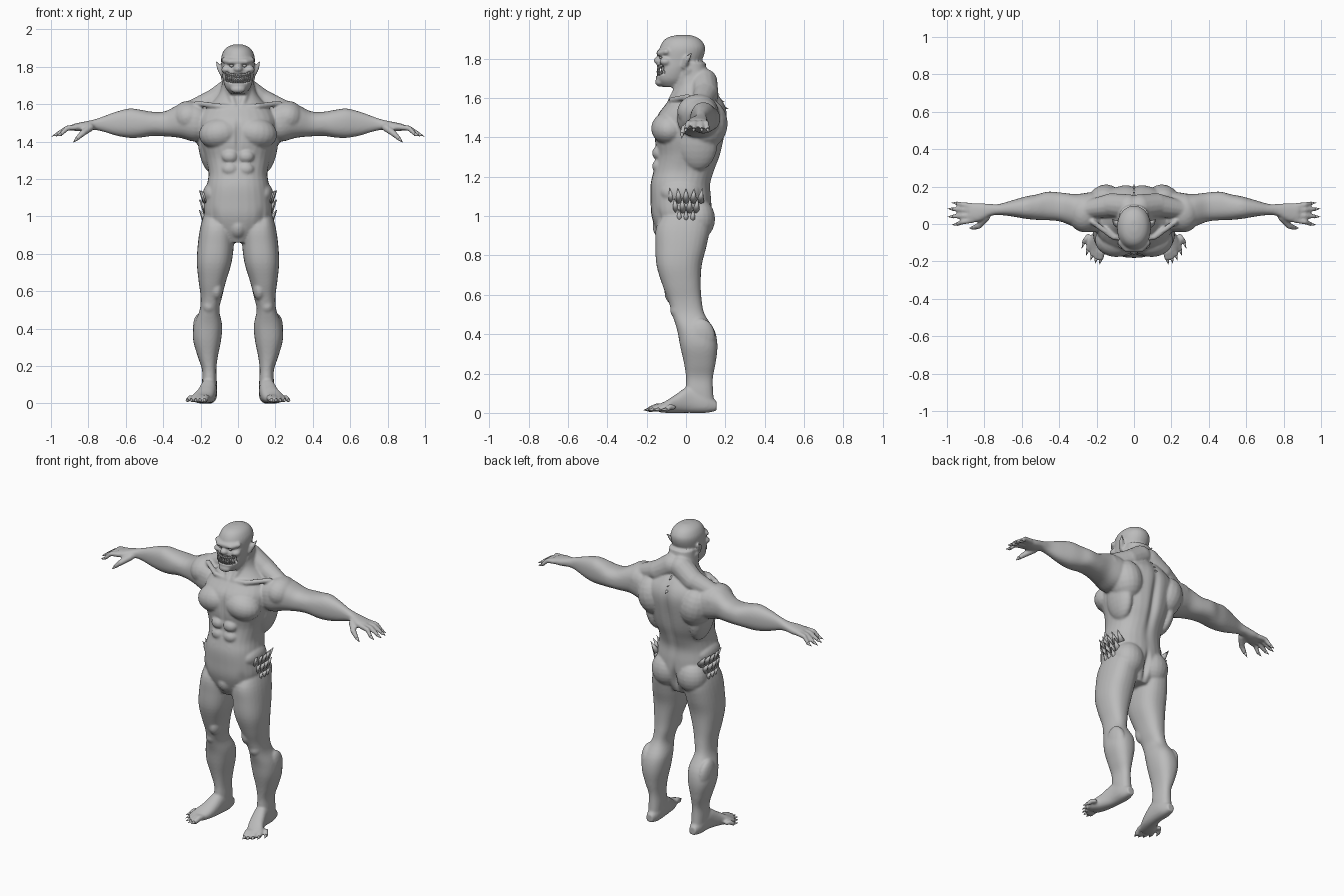
import bpy
import bmesh
import math
from mathutils import Matrix, Vector

cube = bpy.data.objects.get("Cube")
if cube:
    bpy.data.objects.remove(cube, do_unlink=True)

skin = bpy.data.materials.new("grey_skin")
skin.use_nodes = True
GREY = (0.5, 0.5, 0.5, 1)
skin.diffuse_color = GREY
skin.node_tree.nodes["Principled BSDF"].inputs["Base Color"].default_value = GREY


def loft(bm, axis, rows, sides=28, steps=4, power=0.85):
    """Skin rounded rings; a row is (position, a_min, a_max, b_min, b_max)."""
    rows = [Vector(row) for row in rows]
    rows = [rows[0]] + rows + [rows[-1]]
    smooth_rows = []
    for p, q, r, s in zip(rows, rows[1:], rows[2:], rows[3:]):
        for k in range(steps):
            t = k / steps
            smooth_rows.append(q + ((r - p) * t + (p * 2 - q * 5 + r * 4 - s) * t * t
                                    + (q * 3 - p - r * 3 + s) * t ** 3) / 2)
    smooth_rows.append(rows[-1])
    rings = []
    for pos, a_min, a_max, b_min, b_max in smooth_rows:
        ring = []
        for k in range(sides):
            angle = math.tau * k / sides
            c, s = math.cos(angle), math.sin(angle)
            c = math.copysign(abs(c) ** power, c)
            s = math.copysign(abs(s) ** power, s)
            co = [(a_min + a_max + (a_max - a_min) * c) / 2,
                  (b_min + b_max + (b_max - b_min) * s) / 2]
            co.insert(axis, pos)
            ring.append(bm.verts.new(co))
        rings.append(ring)
    for low, high in zip(rings, rings[1:]):
        for k in range(sides):
            j = (k + 1) % sides
            bm.faces.new((low[k], low[j], high[j], high[k]))
    bm.faces.new(rings[0])
    bm.faces.new(rings[-1])


def blob(bm, centre, size, tilt=0):
    matrix = (Matrix.Translation(centre) @ Matrix.Rotation(tilt, 4, 'Y')
              @ Matrix.Diagonal((*size, 1)))
    bmesh.ops.create_uvsphere(bm, u_segments=20, v_segments=12, radius=1, matrix=matrix)


def cone(bm, start, end, r1, r2=0, sides=10):
    start, end = Vector(start), Vector(end)
    way = end - start
    matrix = (Matrix.Translation((start + end) / 2)
              @ way.to_track_quat('Z', 'Y').to_matrix().to_4x4())
    bmesh.ops.create_cone(bm, cap_ends=True, segments=sides, radius1=r1, radius2=r2,
                          depth=way.length, matrix=matrix)


def limb(bm, points, radii):
    for a, b, r1, r2 in zip(points, points[1:], radii, radii[1:]):
        cone(bm, a, b, r1, r2, 14)
    for point, r in zip(points, radii):
        blob(bm, point, (r, r, r))


def finish(bm, name):
    """Mirror the geometry across x and make a smooth object."""
    copy = bmesh.ops.duplicate(bm, geom=bm.verts[:] + bm.edges[:] + bm.faces[:])
    for item in copy["geom"]:
        if isinstance(item, bmesh.types.BMVert):
            item.co.x *= -1
    bmesh.ops.recalc_face_normals(bm, faces=bm.faces[:])
    mesh = bpy.data.meshes.new(name)
    bm.to_mesh(mesh)
    bm.free()
    mesh.materials.append(skin)
    for face in mesh.polygons:
        face.use_smooth = True
    obj = bpy.data.objects.new(name, mesh)
    bpy.context.collection.objects.link(obj)
    return obj


body, claws = bmesh.new(), bmesh.new()

# Trunk and neck: height, half width, front, back
trunk = [(.86, .08, -.12, .08), (.92, .14, -.15, .11), (1, .18, -.175, .13),
         (1.08, .18, -.18, .13), (1.16, .168, -.18, .125), (1.23, .158, -.165, .145),
         (1.31, .175, -.15, .175), (1.4, .2, -.16, .195), (1.5, .21, -.15, .21),
         (1.56, .19, -.11, .2), (1.61, .14, -.07, .17), (1.66, .1, -.05, .13),
         (1.72, .085, -.05, .11), (1.78, .08, -.05, .1)]
loft(body, 2, [(z, -w, w, f, b) for z, w, f, b in trunk])

# Head
head = [(1.655, .04, -.12, -.02), (1.69, .068, -.15, .01), (1.74, .082, -.15, .04),
        (1.79, .087, -.142, .08), (1.85, .09, -.135, .098), (1.89, .074, -.115, .08),
        (1.91, .05, -.085, .05), (1.92, .02, -.04, .02)]
loft(body, 2, [(z, -w, w, f, b) for z, w, f, b in head], power=0.95)
limb(body, [(0, -.135, 1.828), (.04, -.132, 1.826), (.075, -.1, 1.835)], [.016, .018, .015])
blob(body, (0, -.146, 1.79), (.024, .018, .018))
blob(body, (.06, -.105, 1.785), (.03, .03, .022))
blob(body, (0, -.135, 1.68), (.04, .022, .022))
limb(body, [(.084, -.01, 1.76), (.1, .005, 1.795), (.117, .03, 1.83)], [.014, .015, .004])

# Trunk muscles
for centre, size, tilt in [
        ((.095, -.085, 1.445), (.115, .092, .085), .15),    # chest
        ((.15, .1, 1.47), (.1, .112, .13), .2),             # shoulder blade
        ((.16, .06, 1.37), (.052, .1, .14), .15),           # flank
        ((.265, .06, 1.53), (.09, .105, .088), .3),         # shoulder
        ((.09, .06, .985), (.095, .088, .105), 0),          # buttock
        ((.14, -.03, 1.12), (.048, .1, .06), 0),            # hip muscle
        ((0, -.1, .945), (.055, .07, .07), 0),              # groin
        ((.155, -.045, .52), (.036, .035, .04), 0),         # kneecap
        ((.115, -.06, .61), (.035, .05, .06), 0),           # inner thigh
        ((.2, .075, .38), (.04, .075, .1), .1)]:            # calf
    blob(body, centre, size, tilt)
for row in range(3):
    blob(body, (.042, -.138, 1.32 - row * .068), (.045, .034, .036))
limb(body, [(.03, .09, 1.68), (.12, .1, 1.62), (.24, .08, 1.575)], [.07, .065, .05])
limb(body, [(.015, -.08, 1.58), (.11, -.07, 1.59), (.22, .01, 1.605)], [.015, .015, .015])
limb(body, [(.07, .01, 1.74), (.02, -.075, 1.59)], [.022, .016])

# Leg
loft(body, 2, [
    (1.05, .04, .17, -.1, .09), (.95, .02, .2, -.15, .12), (.85, .022, .215, -.155, .105),
    (.75, .035, .22, -.15, .08), (.65, .065, .21, -.12, .075), (.57, .085, .2, -.09, .08),
    (.5, .1, .205, -.07, .095), (.42, .085, .235, -.045, .145), (.34, .09, .24, -.03, .16),
    (.25, .108, .215, -.01, .15), (.18, .116, .192, 0, .137), (.11, .113, .192, 0, .138),
    (.03, .115, .19, .02, .145)])

# Foot with toes
loft(body, 1, [
    (.155, .13, .175, .01, .06), (.1, .113, .192, 0, .1), (.02, .113, .198, 0, .135),
    (-.05, .122, .22, 0, .095), (-.1, .138, .245, 0, .062), (-.14, .16, .235, .004, .044)])
for k in range(5):
    t = k / 4
    base = Vector((.165 + .08 * t, -.115 + .05 * t, .028))
    tip = Vector((.178 + .09 * t, -.182 + .085 * t * t, .018))
    r = .018 - .004 * t
    limb(body, [base, (base + tip) / 2 + Vector((0, 0, .008)), tip], [r, r, r * .9])
    cone(claws, tip, tip + Vector((.006 + .006 * t, -.036, -.004)), r * .75)

# Arm and palm
loft(body, 0, [
    (.15, -.03, .17, 1.42, 1.57), (.23, -.045, .17, 1.4, 1.61), (.31, -.02, .16, 1.42, 1.6),
    (.39, .012, .168, 1.428, 1.562), (.46, .02, .173, 1.43, 1.56),
    (.52, .022, .158, 1.422, 1.57), (.58, .028, .147, 1.42, 1.577),
    (.65, .04, .127, 1.432, 1.56), (.72, .048, .107, 1.453, 1.535),
    (.77, .042, .107, 1.462, 1.518), (.83, .012, .112, 1.455, 1.505),
    (.88, .012, .108, 1.458, 1.495)])

# Fingers and thumb
for y0, y1, reach in [(.096, .11, .945), (.072, .08, .967), (.046, .04, .967), (.022, 0, .945)]:
    tip = Vector((reach, y1, 1.44))
    limb(body, [(.86, y0, 1.477), (.915, (y0 + y1) / 2, 1.472), tip], [.016, .014, .011])
    cone(claws, tip, tip + Vector((.03, (y1 - y0) / 4, -.012)), .01)
limb(body, [(.79, .035, 1.475), (.83, -.01, 1.445), (.86, -.02, 1.417)], [.021, .017, .012])
cone(claws, (.86, -.02, 1.417), (.882, -.022, 1.394), .011)

figure = finish(body, "body")
remesh = figure.modifiers.new("fuse", 'REMESH')
remesh.mode = 'VOXEL'
remesh.voxel_size = 0.007
relax = figure.modifiers.new("relax", 'SMOOTH')
relax.factor = 0.5
relax.iterations = 5
fused = bpy.data.meshes.new_from_object(
    figure.evaluated_get(bpy.context.evaluated_depsgraph_get()))
figure.modifiers.clear()
figure.data = fused

# Pressed-in creases: centre, reach, push along y
dents = [((0, .2, 1.35), (.022, .12, .2), -.022),           # spine
         ((0, -.18, 1.42), (.012, .08, .1), .014),          # breastbone
         ((0, .15, .95), (.014, .1, .07), -.03),            # seat cleft
         ((.034, -.14, 1.805), (.018, .03, .01), .014),     # eye socket
         ((.13, -.16, 1.0), (.02, .06, .04), .008)]         # groin fold
for v in fused.vertices:
    for centre, reach, push in dents:
        d = sum(((p - c) / r) ** 2 for p, c, r in
                zip((abs(v.co.x), v.co.y, v.co.z), centre, reach))
        v.co.y += push * math.exp(-d)
    # Mouth hollow
    gap = abs(v.co.z - 1.736 - 3 * v.co.x ** 2)
    if v.co.y < -.08 and abs(v.co.x) < .065 and gap < .024:
        v.co.y += .022
for face in fused.polygons:
    face.use_smooth = True
finish(claws, "claws")

# Eyes and teeth
eyes, teeth = bmesh.new(), bmesh.new()
blob(eyes, (.034, -.123, 1.806), (.012, .012, .009))
finish(eyes, "eyes")
for k in range(6):
    x = .006 + .0105 * k
    y = -.06 - .082 * math.sqrt(1 - (x / .088) ** 2)
    z = 1.736 + 3 * x * x
    cone(teeth, (x, y, z + .024), (x, y - .004, z + .001), .0065, .001, 8)
    rise = .016 if k == 3 else .002
    cone(teeth, (x, y, z - .024), (x, y - .006, z + rise), .0065, .001, 8)
finish(teeth, "teeth")

# Hip spikes in three rows, and small spikes down the nape
spikes, nape = bmesh.new(), bmesh.new()
for count, height, spread in [(5, 1.09, .036), (4, 1.04, .034), (3, .985, .032)]:
    for k in range(count):
        y = (k - (count - 1) / 2) * spread
        x = .18 - 2.5 * y * y
        cone(spikes, (x - .012, y, height - .015), (x + .03, y * 1.15, height + .052), .021, 0, 8)
finish(spikes, "hip_spikes")
for k in range(5):
    y, z = .11 + .021 * k, 1.7 - .036 * k
    cone(nape, (0, y - .012, z), (0, y + .022, z - .012), .011, 0, 8)
finish(nape, "nape_spikes")
